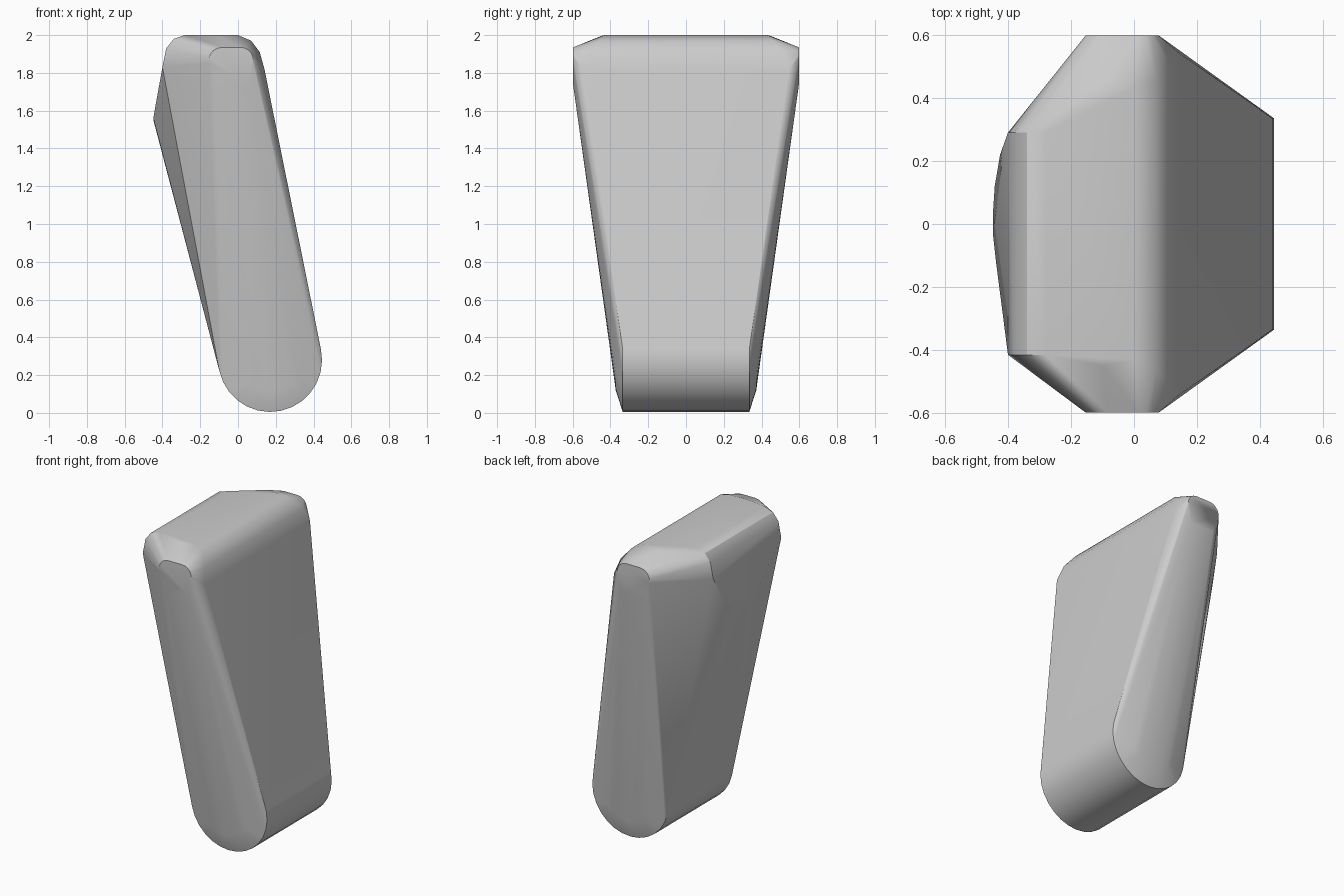
import bpy, bmesh, math

cube = bpy.data.objects.get("Cube")
if cube:
    bpy.data.objects.remove(cube, do_unlink=True)

stone = bpy.data.materials.new("plain grey")
stone.use_nodes = True
grey = (0.6, 0.6, 0.6, 1)
stone.diffuse_color = grey
stone.node_tree.nodes["Principled BSDF"].inputs["Base Color"].default_value = grey

points = []


def arc(cx, cz, r, start, end, steps, y):
    """Points on an arc in a plane of constant y."""
    for i in range(steps + 1):
        a = math.radians(start + (end - start) * i / steps)
        points.append((cx + r * math.cos(a), y, cz + r * math.sin(a)))


for side in (-1, 1):
    # Rounded foot, with a slightly domed end
    arc(0.17, 0.28, 0.275, -168, 12, 14, side * 0.335)
    arc(0.165, 0.29, 0.17, -150, -30, 6, side * 0.372)
    # Narrow rounded end cap at the top
    arc(-0.085, 1.865, 0.07, 90, 190, 5, side * 0.598)
    arc(0.015, 1.87, 0.065, -10, 90, 5, side * 0.598)
    points += [(x, side * 0.598, 1.74) for x in (-0.11, 0.06)]
    # Rounded shoulder over the broad face
    for x, y, z in ((0.14, 0.545, 1.82), (0.115, 0.51, 1.91),
                    (0.07, 0.46, 1.97), (0.0, 0.43, 2.0),
                    (-0.1, 0.45, 1.995)):
        points.append((x, side * y, z))

# Shoulder over the underside, cut deeper at the back
for x, z in ((-0.28, 2.0), (-0.34, 1.98), (-0.38, 1.93), (-0.4, 1.83)):
    points += [(x, -0.415, z), (x, 0.29, z)]

# Curved ridge swelling from the underside
points += [(-0.438, -0.12, 1.62), (-0.448, -0.03, 1.56), (-0.448, 0.03, 1.55),
           (-0.442, 0.12, 1.57), (-0.425, 0.22, 1.66)]

# Wrap one convex skin round the outline
bm = bmesh.new()
for p in points:
    bm.verts.new(p)
hull = bmesh.ops.convex_hull(bm, input=bm.verts)
loose = {e for e in hull["geom_interior"] + hull["geom_unused"]
         if isinstance(e, bmesh.types.BMVert)}
bmesh.ops.delete(bm, geom=list(loose), context="VERTS")
bmesh.ops.dissolve_limit(bm, angle_limit=math.radians(1),
                         verts=bm.verts, edges=bm.edges)
bmesh.ops.recalc_face_normals(bm, faces=bm.faces)
mesh = bpy.data.meshes.new("leaning_block")
bm.to_mesh(mesh)
bm.free()
mesh.materials.append(stone)

block = bpy.data.objects.new("leaning_block", mesh)
bpy.context.collection.objects.link(block)
bpy.context.view_layer.objects.active = block
block.select_set(True)
bpy.ops.object.shade_smooth_by_angle(angle=math.radians(30))
weighted = block.modifiers.new("Even shading", "WEIGHTED_NORMAL")
weighted.keep_sharp = True
